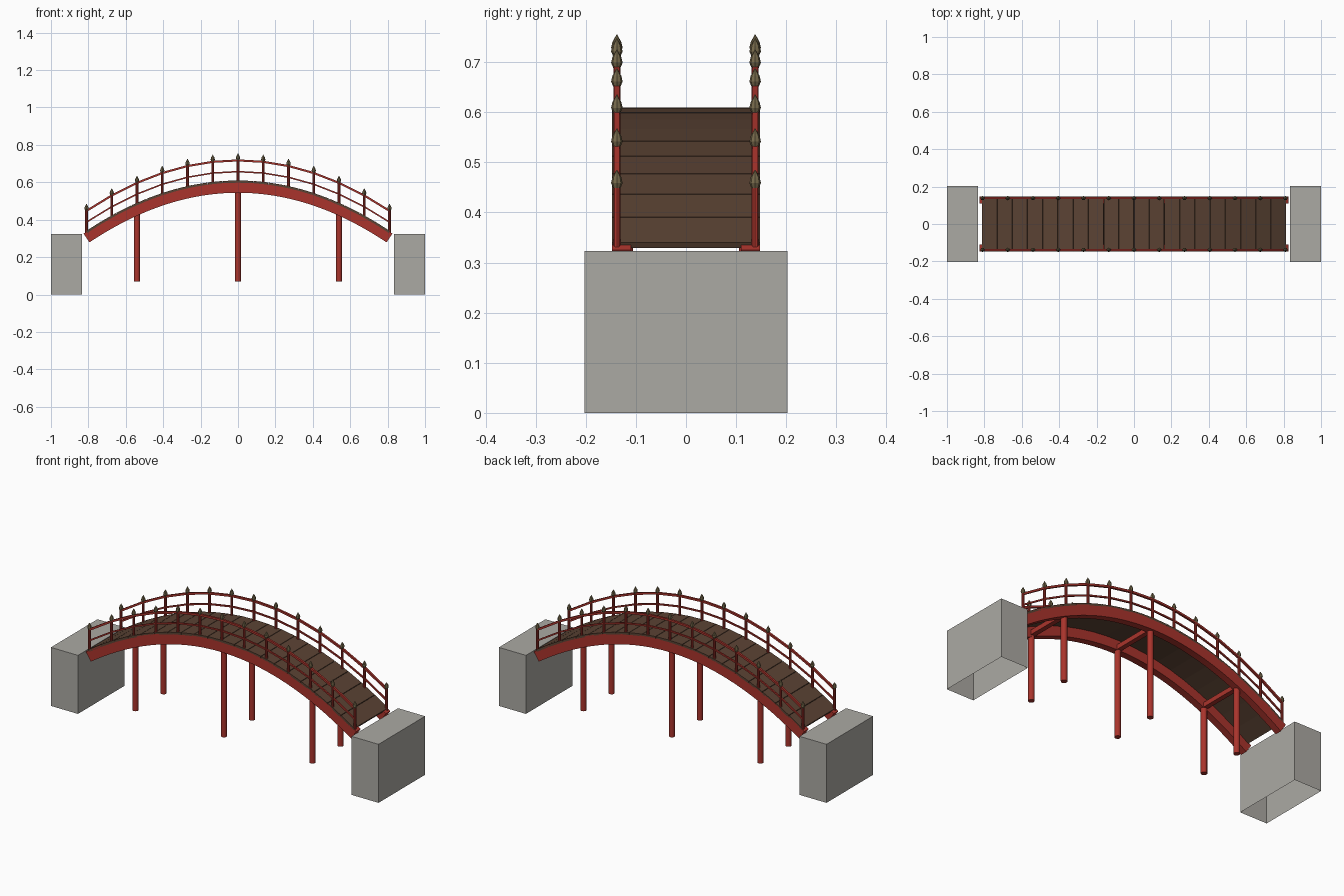
import bpy, bmesh, math
from mathutils import Vector, Matrix

if "Cube" in bpy.data.objects:
    bpy.data.objects.remove(bpy.data.objects["Cube"])


def material(name, rgb):
    m = bpy.data.materials.new(name)
    m.use_nodes = True
    m.diffuse_color = (*rgb, 1)
    m.node_tree.nodes["Principled BSDF"].inputs["Base Color"].default_value = (*rgb, 1)
    return m


RED = material("red lacquer", (0.40, 0.034, 0.025))
WOOD = material("brown planks", (0.105, 0.056, 0.034))
STONE = material("grey stone", (0.41, 0.40, 0.37))
BRONZE = material("aged bronze", (0.18, 0.14, 0.07))

SPAN = 0.81      # half length of the arch
RISE = 0.27      # height of the arch over its ends
RAIL_Y = 0.138


def arch(x, crown):
    """Point on the parabolic arch whose middle is at height crown."""
    return Vector((x, 0, crown - RISE * (x / SPAN) ** 2))


def normal(x):
    return Vector((2 * RISE * x / SPAN ** 2, 0, 1)).normalized()


def finish(bm, name, mat, smooth=False):
    bmesh.ops.recalc_face_normals(bm, faces=bm.faces)
    mesh = bpy.data.meshes.new(name)
    bm.to_mesh(mesh)
    bm.free()
    mesh.materials.append(mat)
    ob = bpy.data.objects.new(name, mesh)
    bpy.context.collection.objects.link(ob)
    if smooth:
        bpy.ops.object.select_all(action='DESELECT')
        ob.select_set(True)
        bpy.context.view_layer.objects.active = ob
        bpy.ops.object.shade_smooth_by_angle(angle=math.radians(35))
    return ob


def add_box(bm, center, size):
    mat = Matrix.Translation(center) @ Matrix.Diagonal((*size, 1))
    return bmesh.ops.create_cube(bm, size=1, matrix=mat)["verts"]


def add_lathe(bm, x, y, profile, sides):
    """Closed turned shape from (radius, height) pairs, bottom to top."""
    rings = []
    for r, z in profile:
        rings.append([bm.verts.new((x + r * math.cos(a), y + r * math.sin(a), z))
                      for a in (2 * math.pi * i / sides for i in range(sides))])
    for low, high in zip(rings, rings[1:]):
        for i in range(sides):
            j = (i + 1) % sides
            bm.faces.new((low[i], low[j], high[j], high[i]))
    bm.faces.new(rings[0])
    bm.faces.new(rings[-1])


def add_sweep(bm, crown, y, width, thick, steps):
    """Rectangular bar following the arch, square to its slope."""
    rings = []
    for i in range(steps + 1):
        x = SPAN * (2 * i / steps - 1)
        p, n = arch(x, crown), normal(x) * thick / 2
        rings.append([bm.verts.new(p + n * s + Vector((0, y + t * width / 2, 0)))
                      for s, t in ((1, 1), (1, -1), (-1, -1), (-1, 1))])
    for a, b in zip(rings, rings[1:]):
        for i in range(4):
            j = (i + 1) % 4
            bm.faces.new((a[i], a[j], b[j], b[i]))
    bm.faces.new(rings[0])
    bm.faces.new(rings[-1])


# Stone blocks at both ends, open underneath
for side, label in ((1, "left"), (-1, "right")):
    bm = bmesh.new()
    add_box(bm, (side * 0.9175, 0, 0.1615), (0.165, 0.406, 0.323))
    bm.faces.ensure_lookup_table()
    base = min(bm.faces, key=lambda f: f.calc_center_median().z)
    bmesh.ops.delete(bm, geom=[base], context='FACES_ONLY')
    ob = finish(bm, label + "_abutment", STONE)

# Deck planks with a narrow groove between neighbours
bm = bmesh.new()
PLANKS = 20
for i in range(PLANKS):
    x0 = SPAN * (2 * i / PLANKS - 1)
    x1 = x0 + 2 * SPAN / PLANKS
    a, b = arch(x0, 0.604), arch(x1, 0.604)
    along = (b - a).normalized()
    verts = []
    for y in (-0.148, 0.148):
        side = Vector((0, y, 0))
        for p, x, inset in ((a, x0, 1), (b, x1, -1)):
            up = normal(x) * 0.006
            verts.append(bm.verts.new(p - up + side))
            verts.append(bm.verts.new(p + up + along * inset * 0.0015 + side))
    f0, f1, f2, f3, k0, k1, k2, k3 = verts
    for loop in ((f0, f2, f3, f1), (k0, k1, k3, k2), (f1, f3, k3, k1),
                 (f0, k0, k2, f2), (f0, f1, k1, k0), (f2, k2, k3, f3)):
        bm.faces.new(loop)
finish(bm, "deck_planks", WOOD)

# Parts on each long edge
for side, label in ((-1, "front"), (1, "back")):
    bm = bmesh.new()
    add_sweep(bm, 0.572, side * 0.129, 0.038, 0.056, 40)
    finish(bm, label + "_arched_beam", RED, True)

    for part, crown, size in (("top_rail", 0.717, 0.011), ("middle_rail", 0.657, 0.008)):
        bm = bmesh.new()
        add_sweep(bm, crown, side * RAIL_Y, size, size, 12)
        finish(bm, label + "_" + part, RED)

    posts, caps = bmesh.new(), bmesh.new()
    for k in range(-6, 7):
        x = SPAN * k / 6
        z = arch(x, 0.0).z
        add_lathe(posts, x, side * RAIL_Y, ((0.0072, z + 0.6), (0.0072, z + 0.722)), 10)
        add_lathe(caps, x, side * RAIL_Y,
                  ((0.007, z + 0.718), (0.0115, z + 0.729), (0.009, z + 0.74),
                   (0.0008, z + 0.755)), 8)
    finish(posts, label + "_railing_posts", RED, True)
    finish(caps, label + "_post_finials", BRONZE)

    # Support pillars under the beam
    bm = bmesh.new()
    for x in (-0.54, 0, 0.54):
        add_lathe(bm, x, side * 0.122, ((0.016, 0.07), (0.016, arch(x, 0.565).z)), 12)
    finish(bm, label + "_pillars", RED, True)

# Cross beams joining each pair of pillars
bm = bmesh.new()
for x in (-0.54, 0, 0.54):
    add_box(bm, arch(x, 0.56), (0.026, 0.244, 0.026))
finish(bm, "cross_beams", RED)
